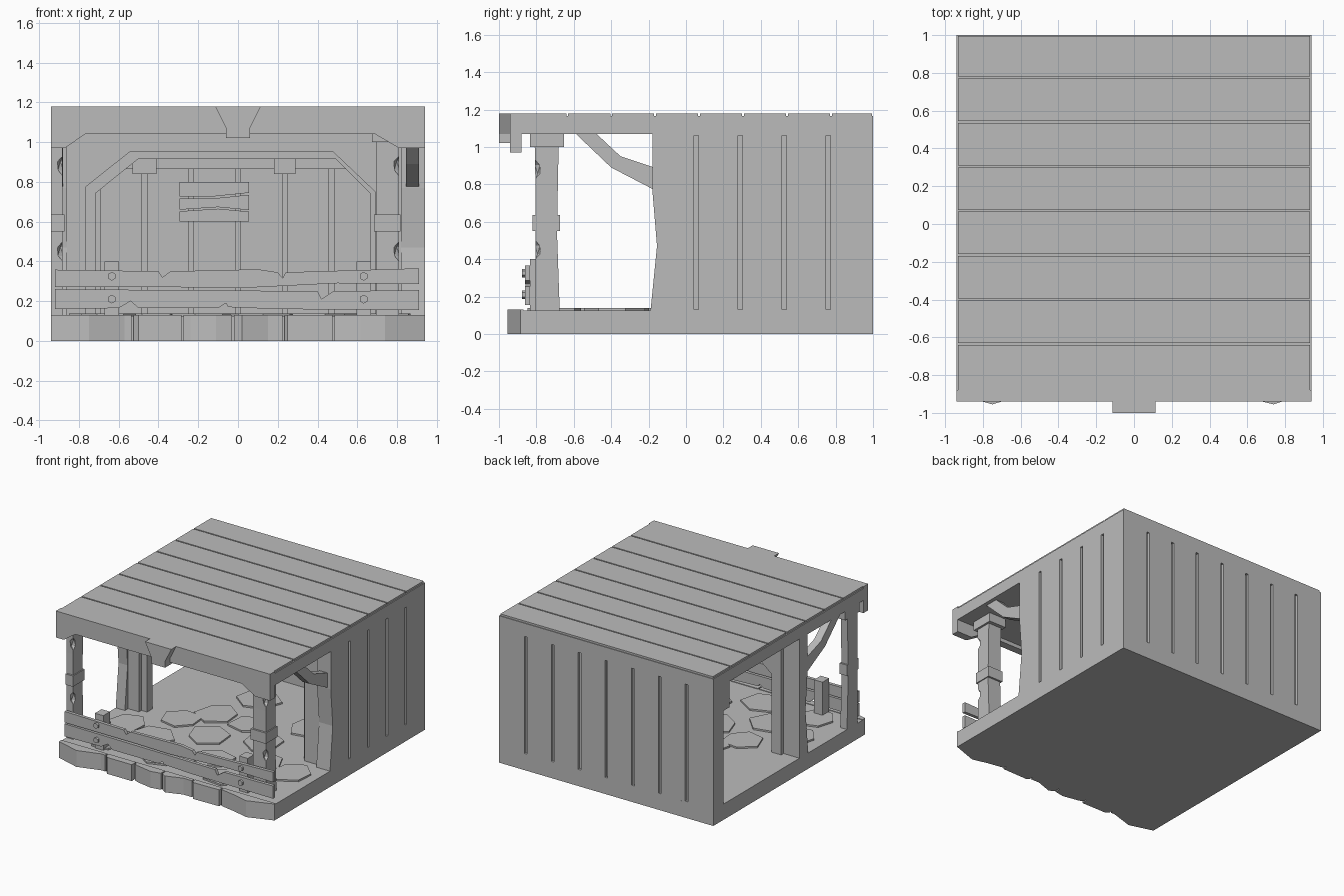
import bpy, bmesh, math, random
from mathutils import Matrix, Vector

if "Cube" in bpy.data.objects:
    bpy.data.objects.remove(bpy.data.objects["Cube"], do_unlink=True)
random.seed(4)

stone = bpy.data.materials.new("weathered grey")
stone.use_nodes = True
GREY = (0.5, 0.5, 0.5, 1)
stone.diffuse_color = GREY
stone.node_tree.nodes["Principled BSDF"].inputs["Base Color"].default_value = GREY


def finish(name, bm):
    bmesh.ops.recalc_face_normals(bm, faces=bm.faces)
    mesh = bpy.data.meshes.new(name)
    bm.to_mesh(mesh)
    bm.free()
    mesh.materials.append(stone)
    obj = bpy.data.objects.new(name, mesh)
    bpy.context.collection.objects.link(obj)
    return obj


def add_box(bm, x, y, z):
    size = Vector((x[1] - x[0], y[1] - y[0], z[1] - z[0]))
    mid = Vector((sum(x), sum(y), sum(z))) / 2
    m = Matrix.Translation(mid) @ Matrix.Diagonal(size.to_4d())
    return bmesh.ops.create_cube(bm, size=1, matrix=m)


def boxes(name, items):
    bm = bmesh.new()
    for item in items:
        add_box(bm, *item)
    return finish(name, bm)


def prism(name, pts, axis, lo, hi):
    """Extrude a 2D outline along an axis; outline uses the other two axes in order."""
    bm = bmesh.new()
    verts = []
    for p in pts:
        co = list(p)
        co.insert("xyz".index(axis), lo)
        verts.append(bm.verts.new(co))
    face = bm.faces.new(verts)
    new = bmesh.ops.extrude_face_region(bm, geom=[face])["geom"]
    step = Vector([hi - lo if a == axis else 0 for a in "xyz"])
    bmesh.ops.translate(bm, vec=step, verts=[g for g in new if isinstance(g, bmesh.types.BMVert)])
    return finish(name, bm)


def cut(obj, cutter):
    mod = obj.modifiers.new("cut", "BOOLEAN")
    mod.operation, mod.object, mod.solver = "DIFFERENCE", cutter, "EXACT"
    bpy.context.view_layer.objects.active = obj
    bpy.ops.object.modifier_apply(modifier=mod.name)
    bpy.data.objects.remove(cutter, do_unlink=True)


W = 0.94
FLOOR, CEIL, TOP = 0.13, 1.07, 1.18
PITCH = 0.235
G = 0.012

# Floor slab and roof with cross planks
boxes("floor_slab", [((-W, W), (-0.88, 1), (0, 0.125))])
boxes("roof_slab", [((-W, W), (-0.94, 1), (CEIL, 1.165))])
bm = bmesh.new()
for i in range(8):
    back = 1 - i * PITCH + (0 if i == 0 else 0.005)
    front = -W if i == 7 else 1 - (i + 1) * PITCH + 0.015
    add_box(bm, (-W + 0.008, W - 0.008), (front, min(back, 0.995)), (1.15, TOP))
finish("roof_planks", bm)

# Back wall with grooves on both faces
back_wall = boxes("back_wall", [((-W, W), (0.87, 1), (0.125, CEIL))])
cut(back_wall, boxes("back_grooves", [((k * PITCH - G, k * PITCH + G), y, (0.132, 1.06))
    for k in range(-3, 4) for y in ((0.85, 0.89), (0.98, 1.02))]))

# Right wall with worn front edge and outer grooves
worn_edge = [(-0.19, 0.12), (-0.155, 0.47), (-0.18, 0.77), (-0.18, CEIL)]
right_wall = prism("right_wall", worn_edge + [(0.9, CEIL), (0.9, 0.12)], "x", 0.82, W)
cut(right_wall, boxes("side_grooves", [((0.92, 1), (0.055 + k * PITCH - G, 0.055 + k * PITCH + G),
    (0.132, 1.062)) for k in range(4)]))

# Arched partition, inner trim and left end pilaster
def arch(name, outer, inner, y0, y1):
    prism(name, outer + inner, "y", y0, y1)

outer = [(-W, 0.12), (-W, CEIL), (0.85, CEIL), (0.85, 0.12)]
arch("arch_wall", outer, [(0.69, 0.12), (0.69, 0.75), (0.477, 0.952),
     (-0.543, 0.952), (-0.764, 0.776), (-0.764, 0.12)], -0.15, -0.08)
arch("arch_trim", [(-0.8, 0.12), (-0.8, 1), (0.8, 1), (0.8, 0.12)],
     [(0.663, 0.12), (0.663, 0.745), (0.492, 0.914), (-0.503, 0.914),
      (-0.714, 0.745), (-0.714, 0.12)], -0.12, -0.05)
prism("left_pilaster", worn_edge + [(-0.08, CEIL), (-0.08, 0.12)], "x", -W, -0.86)

# Ceiling beams
boxes("back_ceiling_beam", [((-W, 0.85), (0.8, 0.88), (0.865, CEIL))])
boxes("ceiling_joists", [(x, (-0.1, 0.85), (0.84, CEIL)) for x in ((-0.53, -0.41), (0.18, 0.29))])

# Front lintel and keystone
prism("front_lintel", [(-W, 0.97), (-0.87, 0.97), (-0.77, 1.04), (0.69, 1.04), (0.81, 0.97),
      (W, 0.97), (W, TOP), (-W, TOP)], "y", -0.94, -0.88)
prism("keystone", [(-0.06, 1.02), (0.06, 1.02), (0.06, 1.07), (0.115, TOP), (-0.115, TOP),
      (-0.06, 1.07)], "y", -1, -0.9)

# Angled braces between walls and roof
brace = [(-0.14, 0.88), (-0.35, 0.95), (-0.5, 1.09), (-0.61, 1.09), (-0.4, 0.89), (-0.14, 0.755)]
prism("right_brace", brace, "x", 0.845, 0.91)
prism("left_brace", brace, "x", -W, -0.88)

# Front posts with capitals, bands and chipped corners
def post(name, x0, x1, chip_x, grow0, grow1):
    y0, y1 = -0.805, -0.685
    shaft = prism(name, [(y0, 0.12), (y0, 0.8), (y0 - 0.005, CEIL), (y1 + 0.005, CEIL),
                  (y1, 0.8), (y1 - 0.005, 0.55), (y1 + 0.01, 0.12)], "x", x0, x1)
    bm = bmesh.new()
    for z in (0.45, 0.88):
        m = (Matrix.Translation((chip_x, y0, z)) @ Matrix.Rotation(math.radians(45), 4, "Z")
             @ Matrix.Diagonal((0.06, 0.06, 0.1, 1)))
        bmesh.ops.create_icosphere(bm, subdivisions=1, radius=0.5, matrix=m)
    cut(shaft, finish("chips", bm))
    boxes(name + "_band", [((x0 - grow0, x1 + grow1), (-0.82, -0.675), (0.55, 0.635))])
    boxes(name + "_capital", [((x0 - 2 * grow0, x1 + 2 * grow1), (-0.834, -0.652), (1, CEIL))])

post("right_post", 0.695, 0.81, 0.81, 0.01, 0.008)
post("left_post", -W, -0.882, -0.882, 0, 0.008)

# Broken front railing: planks, stakes and hex bolts
prism("upper_rail", [(-0.92, 0.27), (-0.3, 0.27), (0, 0.265), (0.5, 0.29), (0.91, 0.285),
      (0.91, 0.365), (0.24, 0.345), (0.225, 0.315), (0.2, 0.345), (0.1, 0.36), (-0.34, 0.35),
      (-0.38, 0.32), (-0.4, 0.35), (-0.92, 0.358)], "y", -0.86, -0.834)
prism("lower_rail", [(-0.92, 0.16), (-0.6, 0.165), (-0.54, 0.2), (-0.5, 0.165), (-0.1, 0.165),
      (-0.06, 0.19), (-0.05, 0.17), (0.2, 0.16), (0.91, 0.155), (0.91, 0.255), (0.48, 0.25),
      (0.42, 0.21), (0.4, 0.25), (-0.92, 0.26)], "y", -0.86, -0.834)
boxes("rail_stakes", [((x - 0.037, x + 0.037), (-0.834, -0.75), (0.12, 0.4)) for x in (-0.635, 0.632)])
bm = bmesh.new()
for x in (-0.635, 0.632):
    for z in (0.21, 0.325):
        m = Matrix.Translation((x, -0.865, z)) @ Matrix.Rotation(math.pi / 2, 4, "X")
        bmesh.ops.create_cone(bm, cap_ends=True, segments=6, radius1=0.022, radius2=0.022, depth=0.025, matrix=m)
finish("rail_bolts", bm)

# Rough kerb stones along the front
kerb = [[(-W, 0.9), (-0.75, 0.955), (-0.57, 0.9), (-0.535, 0.9)],
        [(-0.525, 0.9), (-0.5, 0.925), (-0.285, 0.925)],
        [(-0.275, 0.9), (-0.24, 0.915), (-0.11, 0.94), (-0.03, 0.925)],
        [(-0.02, 0.92), (0.02, 0.945), (0.15, 0.9), (0.225, 0.9)],
        [(0.235, 0.9), (0.25, 0.92), (0.475, 0.915)],
        [(0.485, 0.9), (0.62, 0.925), (0.74, 0.955), (W, 0.885)]]
for i, pts in enumerate(kerb):
    plan = [(x, -y) for x, y in pts] + [(pts[-1][0], -0.87), (pts[0][0], -0.87)]
    prism("kerb_stone_%d" % (i + 1), plan, "z", 0, FLOOR)

# Irregular hexagonal paving
spots = [(-0.72, -0.36), (-0.44, -0.09), (-0.44, -0.45), (-0.12, -0.21), (-0.27, 0.14),
         (-0.165, 0.5), (0.03, 0.12), (0.27, -0.06), (0.74, -0.38), (0.12, -0.5),
         (0.4, 0.32), (0.45, -0.36), (-0.2, -0.7), (-0.66, -0.7), (0.4, -0.7)]
bm = bmesh.new()
for x, y in spots:
    turn = random.uniform(0, 1)
    ring = []
    for k in range(6):
        a, r = turn + k * math.tau / 6, random.uniform(0.13, 0.18)
        ring.append(bm.verts.new((x + r * math.cos(a), y + r * math.sin(a), 0.138)))
    top = bm.faces.new(ring)
    sides = bmesh.ops.extrude_face_region(bm, geom=[top])["geom"]
    bmesh.ops.translate(bm, vec=(0, 0, -0.02), verts=[g for g in sides if isinstance(g, bmesh.types.BMVert)])
finish("paving_stones", bm)

# Cracked board sign on the back wall
for i, pts in enumerate([[(-0.295, 0.6), (0.055, 0.6), (0.055, 0.65), (-0.1, 0.665), (-0.295, 0.652)],
                         [(-0.295, 0.66), (-0.1, 0.673), (0.055, 0.658), (0.055, 0.735), (-0.12, 0.717), (-0.295, 0.717)],
                         [(-0.295, 0.727), (-0.12, 0.727), (0.055, 0.745), (0.055, 0.8), (-0.295, 0.8)]]):
    prism("sign_board_%d" % (i + 1), pts, "y", 0.835, 0.88)
